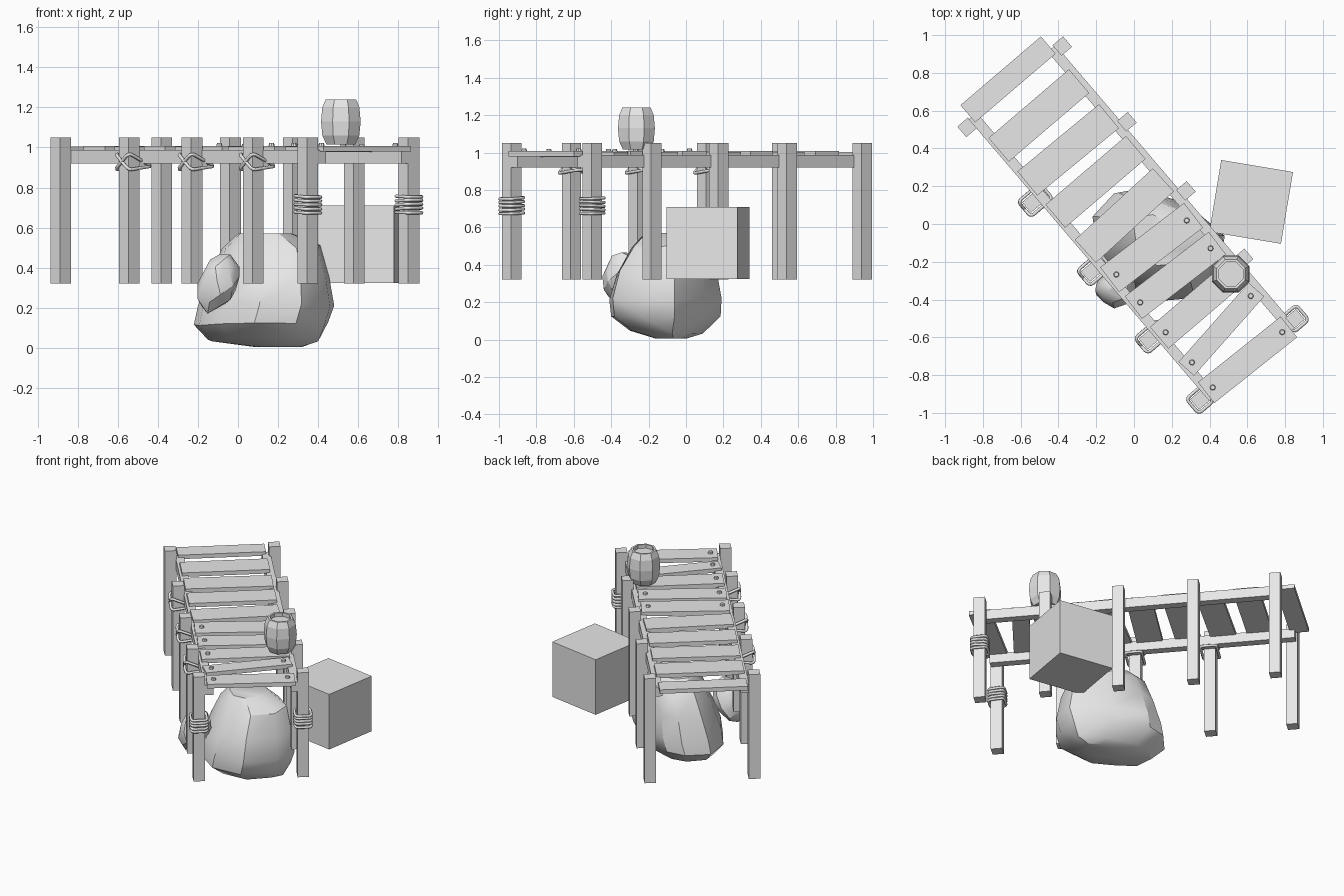
import bpy, bmesh, math, random
from mathutils import Vector, Matrix

random.seed(4)
if "Cube" in bpy.data.objects:
    bpy.data.objects.remove(bpy.data.objects["Cube"])

GREY = (0.8, 0.8, 0.8, 1)
mat = bpy.data.materials.new("plain_grey")
mat.use_nodes = True
mat.diffuse_color = GREY
mat.node_tree.nodes["Principled BSDF"].inputs["Base Color"].default_value = GREY

# Pier frame: d runs along the pier, n runs across it
ANGLE = math.radians(-49.5)
TURN = Matrix.Rotation(ANGLE, 4, 'Z')


def add_object(name, data, matrix):
    ob = bpy.data.objects.new(name, data)
    ob.matrix_world = matrix
    ob.data.materials.append(mat)
    bpy.context.collection.objects.link(ob)
    return ob


def mesh_from(name, bm, matrix):
    bmesh.ops.recalc_face_normals(bm, faces=bm.faces)
    me = bpy.data.meshes.new(name)
    bm.to_mesh(me)
    bm.free()
    return add_object(name, me, matrix)


def box(name, centre, size, turn=0.0, frame=TURN):
    bm = bmesh.new()
    bmesh.ops.create_cube(bm, size=1, matrix=Matrix.Diagonal((*size, 1)))
    return mesh_from(name, bm, frame @ Matrix.Translation(centre)
                     @ Matrix.Rotation(math.radians(turn), 4, 'Z'))


def rope(name, centre, half_d, half_n, corner, height):
    """Closed rounded-rectangle rope; height(d, n) gives z, with d and n in -1..1."""
    pts = []
    for i, (sx, sy) in enumerate([(1, 1), (-1, 1), (-1, -1), (1, -1)]):
        for k in range(4):
            a = math.radians(90 * i + 30 * k)
            x = sx * (half_d - corner) + corner * math.cos(a)
            y = sy * (half_n - corner) + corner * math.sin(a)
            pts.append((x, y, height(x / half_d, y / half_n)))
    cu = bpy.data.curves.new(name, 'CURVE')
    cu.dimensions = '3D'
    cu.bevel_depth = 0.009
    cu.bevel_resolution = 1
    sp = cu.splines.new('POLY')
    sp.points.add(len(pts) - 1)
    for p, co in zip(sp.points, pts):
        p.co = (*co, 1)
    sp.use_cyclic_u = True
    return add_object(name, cu, TURN @ Matrix.Translation(centre))


# Posts in two rows
LEFT_N, RIGHT_N = -0.34, 0.323
STATIONS = [-0.963, -0.436, 0.045, 0.515, 0.935]
for i, d in enumerate(STATIONS):
    for side, n in (("right", LEFT_N), ("left", RIGHT_N)):
        box(f"post_{side}_{i + 1}", (d, n, 0.685), (0.073, 0.073, 0.73))

# Long beams under the deck
for side, n in (("right", -0.278), ("left", 0.272)):
    box(f"beam_{side}", (-0.01, n, 0.953), (1.96, 0.055, 0.067))

# Deck planks: position along, width, slight turn
PLANKS = [(-1.015, 0.12, 0), (-0.764, 0.165, 0), (-0.525, 0.165, -1),
          (-0.302, 0.16, 0), (-0.067, 0.165, 2), (0.155, 0.165, -3),
          (0.349, 0.15, -3), (0.545, 0.15, 0), (0.724, 0.11, 8), (0.937, 0.14, -2)]
for i, (d, w, turn) in enumerate(PLANKS):
    z = 0.99 + 0.003 * (i % 2)
    plank = box(f"plank_{i + 1}", (d, -0.01, z), (w, 0.56, 0.028), turn)
    if i < 5:
        continue
    # Nail heads on the front planks
    for s in (-1, 1):
        bm = bmesh.new()
        bmesh.ops.create_cone(bm, cap_ends=True, segments=8, radius1=0.016,
                              radius2=0.012, depth=0.016)
        mesh_from(f"nail_{i + 1}_{s}", bm,
                  plank.matrix_world @ Matrix.Translation((0, s * 0.235, 0.02)))

# Rope coils on the two front posts
for side, n in (("right", LEFT_N), ("left", RIGHT_N)):
    for k in range(5):
        tilt = random.uniform(-0.004, 0.004)
        rope(f"coil_{side}_{k + 1}", (STATIONS[-1], n, 0.675 + 0.02 * k), 0.051, 0.051,
             0.02, lambda x, y, t=tilt: t * x)

# Crossed rope lashings where beam meets post
for i in (1, 2, 3):
    for s in (-1, 1):
        rope(f"lashing_{i}_{s}", (STATIONS[i], LEFT_N + 0.025, 0.93), 0.052, 0.075, 0.02,
             lambda x, y, s=s: s * 0.042 * x * (1 - y) / 2 - 0.012 * (1 + y))

# Barrel with sunken lid
PROFILE = [(0.078, 1.015), (0.1, 1.06), (0.107, 1.13), (0.1, 1.2),
           (0.082, 1.24), (0.068, 1.24), (0.068, 1.215)]
SIDES = 8
bm = bmesh.new()
rings = []
for r, z in PROFILE:
    rings.append([bm.verts.new((r * math.cos(a), r * math.sin(a), z)) for a in
                  [math.tau * (k + 0.5) / SIDES for k in range(SIDES)]])
for a, b in zip(rings, rings[1:]):
    for k in range(SIDES):
        j = (k + 1) % SIDES
        bm.faces.new((a[k], a[j], b[j], b[k]))
bm.faces.new(rings[0])
bm.faces.new(rings[-1])
mesh_from("barrel", bm, Matrix.Translation((0.513, -0.265, 0)))

# Crate
box("crate", (0.62, 0.117, 0.517), (0.385, 0.385, 0.385), -9.5, Matrix.Identity(4))


def hull_rock(name, points):
    bm = bmesh.new()
    for p in points:
        bm.verts.new(p)
    res = bmesh.ops.convex_hull(bm, input=bm.verts)
    junk = [g for g in res["geom_interior"] if isinstance(g, bmesh.types.BMVert)]
    bmesh.ops.delete(bm, geom=junk, context='VERTS')
    ob = mesh_from(name, bm, Matrix.Identity(4))
    bpy.ops.object.select_all(action='DESELECT')
    ob.select_set(True)
    bpy.context.view_layer.objects.active = ob
    bpy.ops.object.shade_smooth_by_angle(angle=math.radians(30))
    return ob


# Large boulder: one footprint scaled into the x and y range of each level
FOOT = [(0, 0.75), (0.17, 0.96), (0.36, 1), (0.72, 0.85), (1, 0.58),
        (0.97, 0.32), (0.76, 0.03), (0.45, 0), (0.2, 0.2), (0.04, 0.45)]
LEVELS = [(0.005, 0.08, 0.32, -0.16, 0.0), (0.04, -0.15, 0.4, -0.3, 0.09),
          (0.12, -0.22, 0.45, -0.4, 0.185), (0.21, -0.2, 0.48, -0.41, 0.19),
          (0.36, -0.14, 0.455, -0.37, 0.165), (0.5, -0.08, 0.41, -0.29, 0.125),
          (0.57, 0.0, 0.27, -0.22, 0.05)]
pts = []
for z, x0, x1, y0, y1 in LEVELS:
    for u, v in FOOT:
        wobble = random.uniform(-0.012, 0.012) if 0.01 < z < 0.55 else 0
        pts.append((x0 + u * (x1 - x0), y0 + v * (y1 - y0), z + wobble))
hull_rock("large_boulder", pts)

# Small boulder leaning on the large one
pts = []
for k in range(34):
    t = 1 - 2 * (k + 0.5) / 34
    a = k * 2.4
    r = math.sqrt(1 - t * t)
    g = random.uniform(0.93, 1.08)
    pts.append((-0.095 + g * (0.1 * r * math.cos(a) + 0.035 * t),
                -0.345 + 0.1 * g * r * math.sin(a), 0.325 + 0.148 * g * t))
hull_rock("small_boulder", pts)
